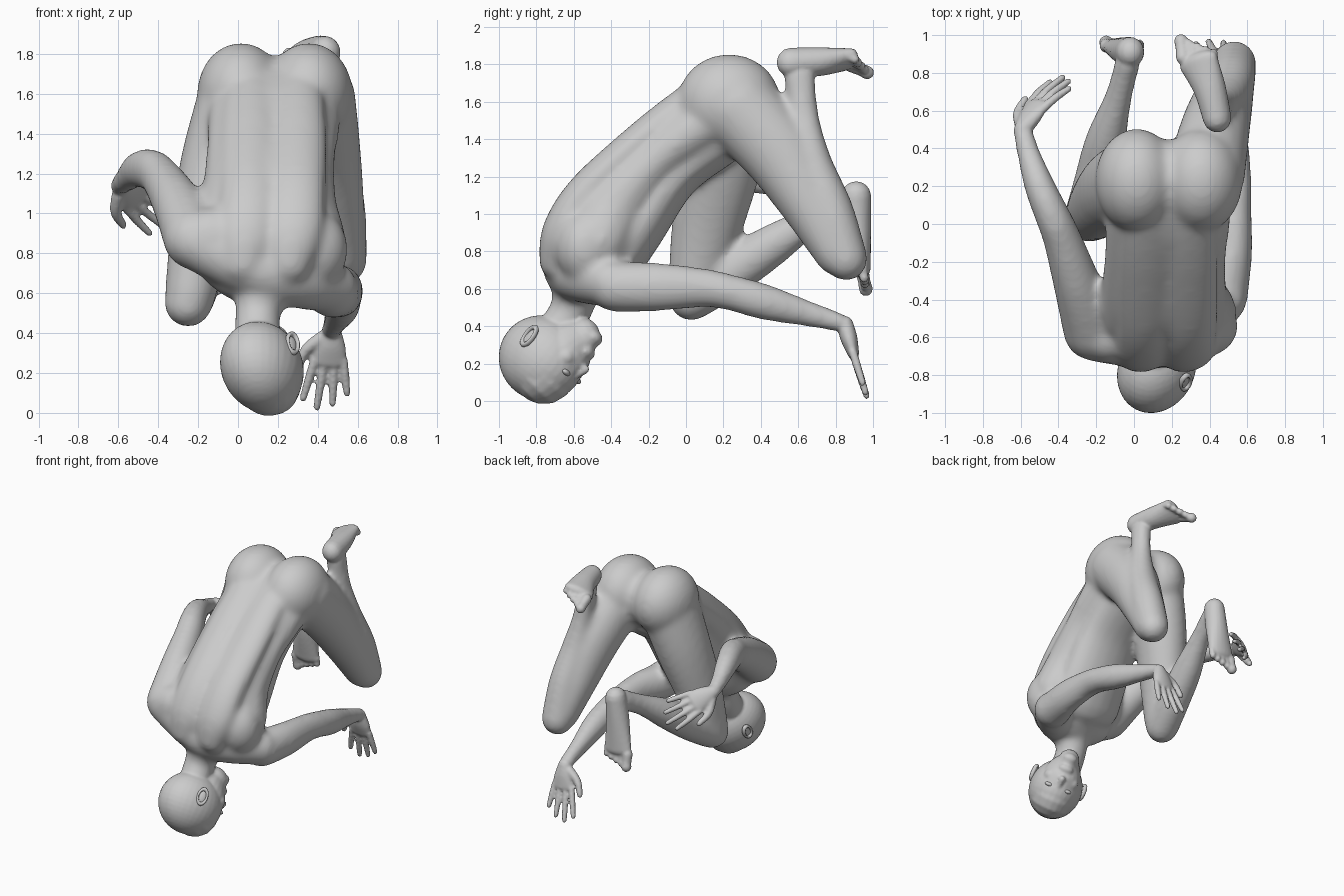
import bpy, bmesh, math
from mathutils import Vector as V, Matrix

if "Cube" in bpy.data.objects:
    bpy.data.objects.remove(bpy.data.objects["Cube"])


def new_obj(name, bm):
    bmesh.ops.recalc_face_normals(bm, faces=bm.faces)
    me = bpy.data.meshes.new(name)
    bm.to_mesh(me)
    bm.free()
    ob = bpy.data.objects.new(name, me)
    bpy.context.collection.objects.link(ob)
    return ob


def tube(name, pts, side=(1, 0, 0), n=20):
    """Smooth rounded tube through (x, y, z, half width along side, half depth)."""
    pts = [tuple(p) if len(p) == 5 else tuple(p) + (p[3],) for p in pts]
    P = [pts[0]] + pts + [pts[-1]]
    sm = []
    for i in range(1, len(P) - 2):
        for k in range(5):
            t = k / 5
            sm.append([0.5 * (2 * b + (c - a) * t + (2 * a - 5 * b + 4 * c - d) * t * t
                              + (3 * b - a - 3 * c + d) * t ** 3)
                       for a, b, c, d in zip(P[i - 1], P[i], P[i + 1], P[i + 2])])
    sm.append(list(pts[-1]))
    secs = []
    for i, s in enumerate(sm):
        t = (V(sm[min(i + 1, len(sm) - 1)][:3]) - V(sm[max(i - 1, 0)][:3])).normalized()
        secs.append((V(s[:3]), t, s[3], s[4]))

    def cap(sec, sign):
        c, t, w, d = sec
        r = min(w, d)
        return [(c + t * sign * r * math.sin(a), t, w * math.cos(a), d * math.cos(a))
                for a in (0.45, 0.9, 1.25, 1.5)]
    secs = cap(secs[0], -1)[::-1] + secs + cap(secs[-1], 1)
    bm, rings = bmesh.new(), []
    for c, t, w, d in secs:
        s = V(side)
        s = (s - t * s.dot(t)).normalized()
        f = t.cross(s)
        rings.append([bm.verts.new(c + s * w * math.cos(j * math.tau / n) + f * d * math.sin(j * math.tau / n))
                      for j in range(n)])
    for a, b in zip(rings, rings[1:]):
        for j in range(n):
            bm.faces.new((a[j], a[(j + 1) % n], b[(j + 1) % n], b[j]))
    bm.faces.new(rings[0])
    bm.faces.new(rings[-1])
    return new_obj(name, bm)


def blob(name, c, r, axes=((1, 0, 0), (0, 1, 0), (0, 0, 1))):
    """Ellipsoid with radii r along three axes."""
    bm = bmesh.new()
    bmesh.ops.create_uvsphere(bm, u_segments=32, v_segments=20, radius=1)
    m = Matrix([V(a) * k for a, k in zip(axes, r)]).transposed().to_4x4()
    bm.transform(Matrix.Translation(V(c)) @ m)
    return new_obj(name, bm)


def fuse(name, parts, voxel, smooth):
    """Merge overlapping parts into one skin."""
    bpy.ops.object.select_all(action='DESELECT')
    for p in parts:
        p.select_set(True)
    ob = bpy.context.view_layer.objects.active = parts[0]
    bpy.ops.object.join()
    m = ob.modifiers.new("skin", 'REMESH')
    m.mode, m.voxel_size = 'VOXEL', voxel
    bpy.ops.object.modifier_apply(modifier=m.name)
    m = ob.modifiers.new("soften", 'SMOOTH')
    m.factor, m.iterations = 0.5, smooth
    bpy.ops.object.modifier_apply(modifier=m.name)
    ob.name = name
    return ob


def hand(wrist, fwd, thumb, bend):
    """Palm, four fingers and a thumb; bend is added to the fingers' direction."""
    w, f, s = V(wrist), V(fwd).normalized(), V(thumb)
    s = (s - f * s.dot(f)).normalized()
    out = [tube("palm", [(*w, .05, .045), (*(w + f * .08), .078, .045), (*(w + f * .16), .09, .032)], s)]
    for i, ln in enumerate((.21, .235, .22, .175)):
        o = .072 - i * .048
        a = w + f * (.17 - .012 * abs(i - 1)) + s * o
        d = (f + s * o * 2.8 + V(bend)).normalized()
        b = a + d * ln * .5
        out.append(tube("finger", [(*a, .023), (*b, .022), (*(b + (d + V(bend) * .6).normalized() * ln * .5), .018)], s, 12))
    a = w + f * .04 + s * .045
    b = a + f * .07 + s * .075
    out.append(tube("thumb", [(*a, .036), (*b, .028), (*(b + f * .09 + s * .03 + V(bend) * .05), .021)], f.cross(s), 12))
    return out


def foot(heel, arch, ball, side, big, toe_dir):
    """Tapered foot with five toes; big is the side sign of the large toe."""
    s, b, d = V(side).normalized(), V(ball), V(toe_dir).normalized()
    out = [tube("foot_core", [(*heel, .075, .08), (*arch, .088, .075), (*ball, .112, .048)], s)]
    for i in range(5):
        a = b + s * big * (.085 - i * .044) + d * .01
        r = .038 if i == 0 else .026
        ln = .095 - i * .011
        out.append(tube("toe", [(*a, r), (*(a + d * ln * .6), r * .9), (*(a + d * ln), r)], s, 12))
    return out


# Trunk
flesh = [
    tube("torso", [(.18, .24, 1.58, .34, .21), (.18, .04, 1.47, .335, .2), (.165, -.18, 1.3, .325, .185),
                   (.155, -.37, 1.08, .34, .235), (.15, -.48, .87, .395, .24), (.14, -.53, .72, .34, .19)],
         (1, .06, -.08)),
    tube("abdomen", [(.18, .18, 1.42, .27, .16), (.17, -.07, 1.22, .27, .15), (.16, -.27, .95, .29, .17),
                     (.15, -.39, .77, .3, .17)], (1, .06, -.08)),
    tube("shoulder_girdle", [(-.2, -.58, .86, .15), (.0, -.61, .76, .15), (.16, -.61, .7, .15),
                             (.32, -.53, .67, .15), (.47, -.4, .63, .13)], (0, 1, 0)),
    tube("neck", [(.1, -.69, .36, .12), (.1, -.61, .5, .115), (.14, -.58, .66, .15)]),
    blob("left_shoulder_blade", (-.13, -.61, .87), (.16, .13, .16)),
    blob("right_shoulder_blade", (.38, -.54, .82), (.17, .16, .2)),
]
for x in (.015, .355):
    flesh.append(blob("buttock", (x, .23, 1.6), (.22, .275, .255)))
for o in (-.115, .115):
    flesh.append(tube("back_muscle", [(.18 + o, .1, 1.65, .13, .1), (.18 + o, -.06, 1.55, .14, .09),
                                      (.18 + o, -.27, 1.38, .15, .09), (.175 + o, -.545, 1.12, .15, .095),
                                      (.16 + o, -.675, .91, .15, .095), (.14 + o, -.695, .74, .11, .09)]))
# Legs
flesh += [
    tube("right_thigh", [(.38, .27, 1.58, .21, .22), (.43, .5, 1.33, .185, .205),
                         (.48, .68, 1.04, .155, .165), (.52, .82, .795, .125, .135)]),
    tube("right_shin", [(.53, .855, .76, .118), (.52, .77, 1.02, .12, .125), (.49, .675, 1.28, .105, .105),
                        (.46, .63, 1.53, .072, .08), (.44, .605, 1.76, .068, .088)]),
    tube("left_thigh", [(-.01, .22, 1.55, .2, .24), (-.1, .18, 1.25, .19, .22),
                        (-.18, .11, .93, .16, .19), (-.24, .04, .59, .128, .14)]),
    tube("left_shin", [(-.25, .03, .55, .122), (-.2, .22, .67, .12, .125), (-.15, .44, .82, .108, .115),
                       (-.08, .68, .97, .072, .078), (-.03, .87, 1.07, .068, .08)]),
]
# Arms
flesh += [
    tube("right_arm", [(.47, -.38, .61, .135), (.52, -.15, .61, .107, .13), (.53, .1, .605, .092, .105),
                       (.53, .24, .58, .092, .097), (.52, .42, .53, .087, .097), (.49, .66, .465, .062, .07),
                       (.47, .84, .415, .055, .05)]),
    tube("left_arm", [(-.22, -.57, .87, .155), (-.3, -.32, 1.04, .127, .137), (-.38, -.08, 1.17, .102, .112),
                      (-.43, .04, 1.215, .094, .107), (-.5, .2, 1.22, .082, .092), (-.56, .38, 1.17, .062, .064),
                      (-.59, .5, 1.14, .055, .05)]),
]
trunk = fuse("trunk", flesh, .02, 12)

# Head frame: face direction, crown direction, side direction
F = V((.5, .7, -.5)).normalized()
U = V((0, -.6, -.8))
U = (U - F * U.dot(F)).normalized()
S = F.cross(U)
C = V((.12, -.77, .23))


def at(f, u, s=0):
    return C + F * f + U * u + S * s


AX = (S, F, U)
head = [
    blob("cranium", C, (.198, .244, .227), AX),
    tube("face", [(*at(.06, .06), .165, .175), (*at(.085, -.06), .155, .162), (*at(.1, -.16), .13, .142),
                  (*at(.13, -.235), .08, .1)], S),
    blob("chin", at(.19, -.25), (.055, .042, .04), AX),
    tube("nose", [(*at(.222, .0), .018), (*at(.242, -.05), .021), (*at(.257, -.085), .024)], S, 12),
    blob("nose_wings", at(.235, -.09), (.04, .022, .018), AX),
    blob("mouth", at(.213, -.165), (.055, .03, .035), AX),
]
for k in (-1, 1):
    head.append(blob("cheek", at(.165, -.08, k * .085), (.05, .05, .05), AX))

# Hands and feet
ends = hand((.47, .85, .41), (-.04, .12, -.42), (-1, 0, 0), (0, .03, -.03))
ends += hand((-.59, .5, 1.14), (.13, .22, -.1), (-.62, 0, -.76), (.25, -.06, -.16))
ends += foot((.44, .56, 1.81), (.4, .72, 1.815), (.34, .86, 1.825), (.95, -.15, .3), -1, (-.1, .9, -.4))
ends += foot((-.02, .91, 1.1), (-.04, .915, .93), (-.06, .94, .71), (1, 0, .1), -1, (-.03, .2, -.95))

body = fuse("body", [trunk] + head + ends, .0105, 3)

# Ears and eyes
parts = [body]
for k in (-1, 1):
    bm = bmesh.new()
    R, r, n, m = .046, .012, 24, 8
    E = at(-.03, -.055, k * .195)
    out = (S * k - F * .4).normalized()
    back = out.cross(U).normalized()
    rings = [[bm.verts.new(E + (back * .72 * math.cos(a) + U * 1.2 * math.sin(a)) * (R + r * math.cos(b))
                           + out * r * 1.3 * math.sin(b))
              for b in [j * math.tau / m for j in range(m)]] for a in [i * math.tau / n for i in range(n)]]
    for i in range(n):
        for j in range(m):
            a, b = rings[i], rings[(i + 1) % n]
            bm.faces.new((a[j], b[j], b[(j + 1) % m], a[(j + 1) % m]))
    parts.append(new_obj("ear_rim", bm))
    parts.append(blob("ear_bowl", E - out * .008, (.03, .012, .048), (back, out, U)))
    parts.append(blob("eye", at(.214, -.012, k * .072), (.032, .022, .016), AX))
for ob in parts:
    for p in ob.data.polygons:
        p.use_smooth = True
